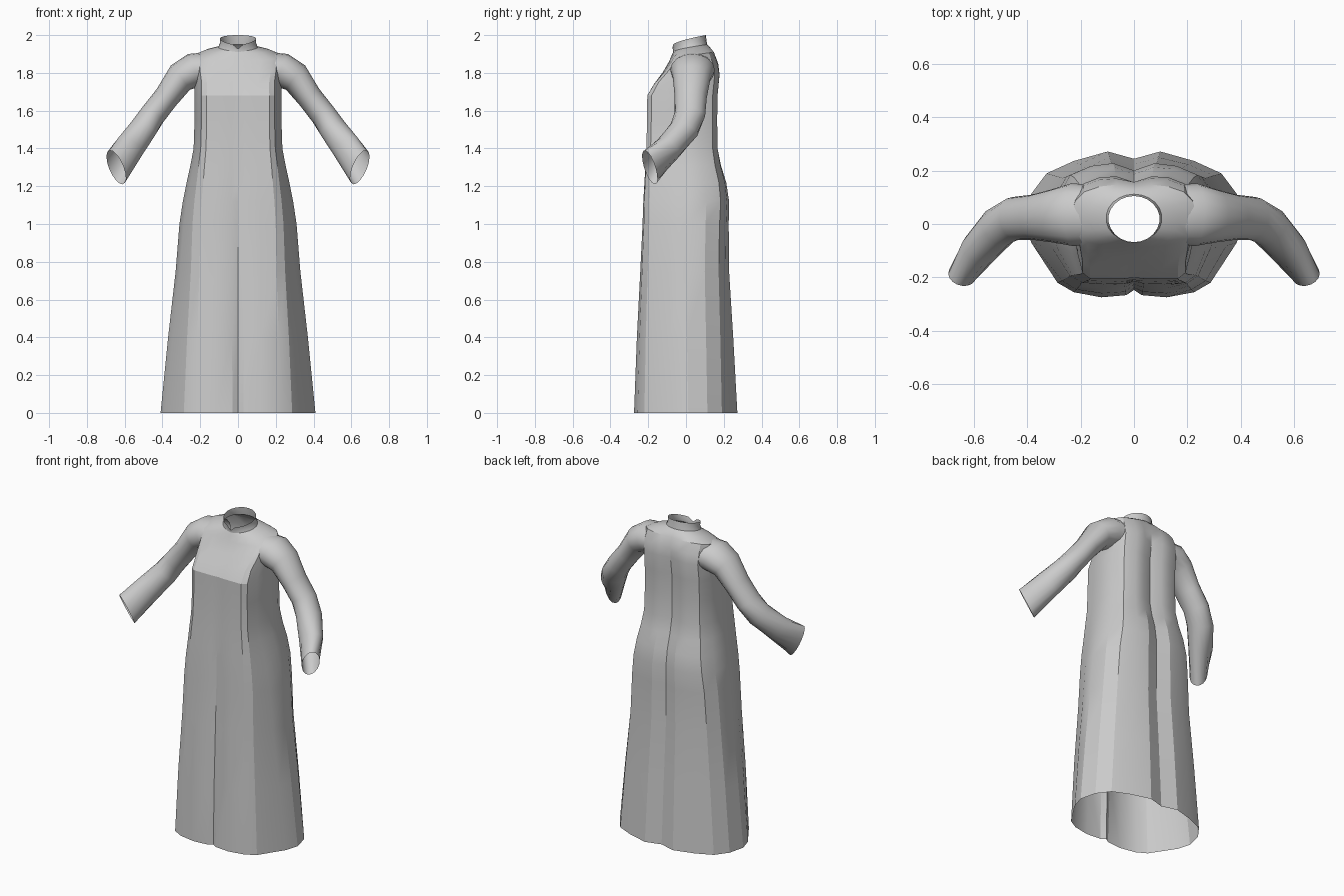
import bpy, bmesh, math
from mathutils import Vector

cube = bpy.data.objects.get("Cube")
if cube:
    bpy.data.objects.remove(cube)

cloth = bpy.data.materials.new("grey cloth")
cloth.use_nodes = True
GREY = (0.6, 0.6, 0.6, 1)
cloth.diffuse_color = GREY
cloth.node_tree.nodes["Principled BSDF"].inputs["Base Color"].default_value = GREY


def loft(name, rings, angle):
    """Skin closed rings of points into an open tube."""
    bm = bmesh.new()
    loops = [[bm.verts.new(p) for p in ring] for ring in rings]
    n = len(loops[0])
    for a, b in zip(loops, loops[1:]):
        for i in range(n):
            j = (i + 1) % n
            bm.faces.new((a[i], a[j], b[j], b[i]))
    bmesh.ops.recalc_face_normals(bm, faces=bm.faces)
    mesh = bpy.data.meshes.new(name)
    bm.to_mesh(mesh)
    bm.free()
    mesh.materials.append(cloth)
    ob = bpy.data.objects.new(name, mesh)
    bpy.context.collection.objects.link(ob)
    bpy.ops.object.select_all(action='DESELECT')
    ob.select_set(True)
    bpy.context.view_layer.objects.active = ob
    bpy.ops.object.shade_smooth_by_angle(angle=math.radians(angle))
    return ob


# Half outlines from centre front to centre back, in unit coordinates
HEM = [(0, -.9), (.07, -.97), (.3, -1), (.55, -.93), (.7, -.8), (.94, -.25),
       (1, .05), (.94, .42), (.8, .7), (.55, .87), (.24, 1), (0, .9)]
CHEST = [(0, -.98), (.15, -1), (.45, -1), (.72, -1), (.84, -.88), (.92, -.5),
         (1, 0), (.97, .5), (.83, .86), (.55, 1), (.28, 1), (0, .87)]
NECK = [(math.sin(math.pi * i / 11), -math.cos(math.pi * i / 11)) for i in range(12)]
OUTLINES = [HEM, CHEST, NECK, NECK]


def body_ring(z_front, z_back, half, y_front, y_back, blend):
    k = int(blend)
    f = blend - k
    right = []
    for a, b in zip(OUTLINES[k], OUTLINES[k + 1]):
        u, v = Vector(a).lerp(Vector(b), f)
        rise = ((v + 1) / 2) ** 0.6 if v > -1 else 0
        right.append(Vector((u * half,
                             (y_front + y_back) / 2 + v * (y_back - y_front) / 2,
                             z_front + (z_back - z_front) * rise)))
    left = [Vector((-p.x, p.y, p.z)) for p in right[-2:0:-1]]
    return right + left


# Gown: front height, back height, half width, front y, back y, outline blend
rings = [body_ring(*r) for r in (
    (0, 0, .41, -.275, .272, 0),
    (.4, .4, .37, -.26, .25, .2),
    (.75, .75, .33, -.242, .228, .4),
    (1, 1, .31, -.23, .226, .55),
    (1.12, 1.12, .292, -.226, .228, .65),
    (1.22, 1.22, .272, -.22, .213, .75),
    (1.31, 1.31, .252, -.215, .185, .9),
    (1.4, 1.4, .235, -.21, .167, 1),
    (1.55, 1.55, .23, -.206, .165, 1),
    (1.68, 1.68, .23, -.205, .167, 1),
    (1.74, 1.79, .228, -.17, .178, 1.05),
    (1.8, 1.85, .235, -.125, .172, 1.25),
    (1.86, 1.91, .235, -.09, .15, 1.5),
    (1.895, 1.935, .17, -.075, .13, 1.8),
    (1.91, 1.95, .105, -.068, .112, 2))]
loft("gown", rings, 22)

# Standing collar with a notch at the throat
base = body_ring(1.91, 1.95, .105, -.068, .112, 2)
middle = body_ring(1.925, 1.975, .096, -.068, .108, 2)
top = body_ring(1.945, 2, .097, -.072, .105, 2)
top[0].z = 1.927
loft("collar", [base, middle, top], 30)

# Sleeve: centre, vector to the upper edge, half depth
SLEEVE = [((.15, .035, 1.82), (.01, 0, .09), .11),
          ((.23, .035, 1.815), (.035, 0, .085), .118),
          ((.305, .03, 1.775), (.05, 0, .065), .1),
          ((.38, .025, 1.67), (.05, 0, .045), .085),
          ((.45, .02, 1.58), (.055, 0, .04), .082),
          ((.505, -.01, 1.5), (.06, -.015, .04), .078),
          ((.575, -.09, 1.405), (.06, -.02, .05), .068),
          ((.645, -.192, 1.3), (.035, -.025, .09), .05)]


def sleeve_rings(side, count=16):
    out = []
    for i, (c, up, depth) in enumerate(SLEEVE):
        before = Vector(SLEEVE[max(i - 1, 0)][0])
        after = Vector(SLEEVE[min(i + 1, len(SLEEVE) - 1)][0])
        up = Vector(up)
        across = (after - before).cross(up).normalized() * depth
        ring = []
        for k in range(count):
            t = math.tau * k / count
            p = Vector(c) + up * math.cos(t) + across * math.sin(t)
            ring.append((p.x * side, p.y, p.z))
        out.append(ring)
    return out


for name, side in (("left_sleeve", 1), ("right_sleeve", -1)):
    loft(name, sleeve_rings(side), 35)
